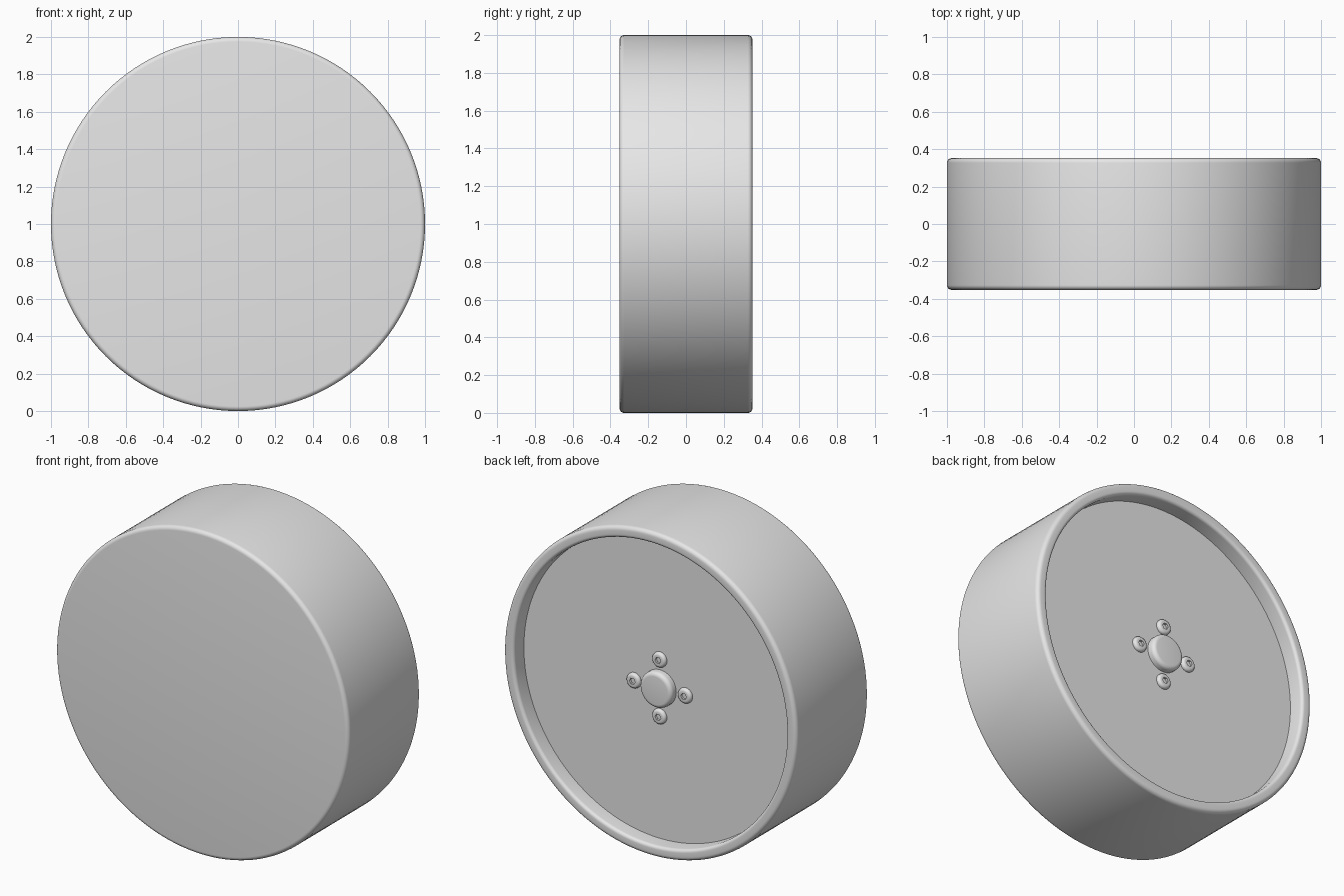
import bpy, bmesh, math

if "Cube" in bpy.data.objects:
    bpy.data.objects.remove(bpy.data.objects["Cube"])

grey = bpy.data.materials.new("plain_grey")
grey.diffuse_color = (0.8, 0.8, 0.8, 1)
grey.use_nodes = True
grey.node_tree.nodes["Principled BSDF"].inputs["Base Color"].default_value = grey.diffuse_color


def corner(r, y, cr, a0, a1, n=6):
    """Rounded profile corner: arc about (r, y), angles in degrees."""
    return [(r + cr * math.cos(math.radians(a0 + (a1 - a0) * i / n)),
             y + cr * math.sin(math.radians(a0 + (a1 - a0) * i / n)))
            for i in range(n + 1)]


def lathe(name, profile, segs, at=(0, 0, 0), hex_from=None):
    """Revolve (radius, y) points about the y axis; rings from hex_from on are hexagonal."""
    bm = bmesh.new()
    rings = []
    for k, (r, y) in enumerate(profile):
        if r < 1e-6:
            rings.append([bm.verts.new((0, y, 0))])
            continue
        ring = []
        for i in range(segs):
            a = 2 * math.pi * i / segs
            rr = r
            if hex_from is not None and k >= hex_from:
                rr = r * math.cos(math.pi / 6) / math.cos(a % (math.pi / 3) - math.pi / 6)
            ring.append(bm.verts.new((rr * math.cos(a), y, rr * math.sin(a))))
        rings.append(ring)
    for p, q in zip(rings, rings[1:]):
        for i in range(segs):
            j = (i + 1) % segs
            if len(p) == 1:
                bm.faces.new((p[0], q[i], q[j]))
            elif len(q) == 1:
                bm.faces.new((p[i], p[j], q[0]))
            else:
                bm.faces.new((p[i], p[j], q[j], q[i]))
    bmesh.ops.holes_fill(bm, edges=[e for e in bm.edges if e.is_boundary], sides=0)
    bmesh.ops.recalc_face_normals(bm, faces=bm.faces[:])
    mesh = bpy.data.meshes.new(name)
    bm.to_mesh(mesh)
    bm.free()
    mesh.materials.append(grey)
    ob = bpy.data.objects.new(name, mesh)
    ob.location = at
    bpy.context.collection.objects.link(ob)
    bpy.ops.object.select_all(action='DESELECT')
    ob.select_set(True)
    bpy.context.view_layer.objects.active = ob
    bpy.ops.object.shade_smooth_by_angle(angle=math.radians(30))
    return ob


HALF, RIM, FLOOR = 0.352, 0.93, 0.252
B = 0.025   # edge rounding

# Wheel: flat closed front, rounded rim, shallow recess at the back
lathe("wheel_body",
      [(0, -HALF)]
      + corner(1 - B, -HALF + B, B, -90, 0)
      + corner(1 - B, HALF - B, B, 0, 90)
      + corner(RIM + 0.02, HALF - 0.02, 0.02, 90, 180)
      + [(RIM, FLOOR), (0, FLOOR)],
      128, (0, 0, 1))

# Axle hub in the middle of the recess
lathe("axle_hub",
      [(0.11, -0.01)] + corner(0.085, 0.025, 0.025, 0, 90) + [(0, 0.05)],
      48, (0, FLOOR, 1))

# Four button-head bolts with hexagonal sockets
bolt = ([(0.047, -0.01), (0.047, 0.004)] + corner(0.029, 0.004, 0.018, 0, 90)
        + [(0.02, 0.022), (0.02, 0.008), (0, 0.008)])
for i in range(4):
    a = i * math.pi / 2
    lathe("bolt_%d" % (i + 1), bolt, 24,
          (0.175 * math.cos(a), FLOOR, 1 + 0.175 * math.sin(a)), hex_from=len(bolt) - 3)
